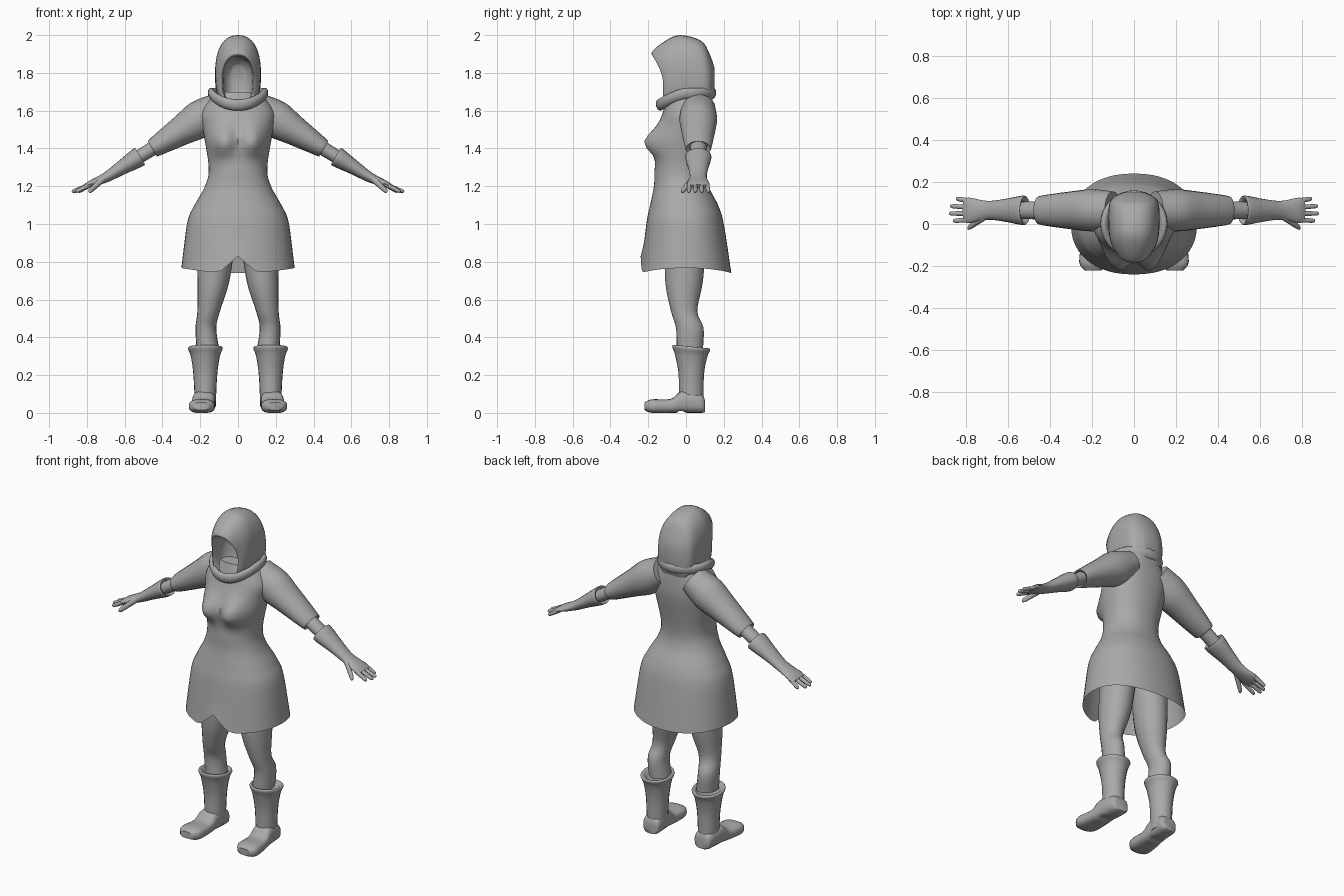
import bpy, bmesh
from math import cos, sin, tau, exp, copysign, radians
from mathutils import Vector

cube = bpy.data.objects.get("Cube")
if cube:
    bpy.data.objects.remove(cube, do_unlink=True)

shade = (.4, .4, .4, 1)
grey = bpy.data.materials.new("plain grey")
grey.use_nodes = True
grey.diffuse_color = shade
grey.node_tree.nodes["Principled BSDF"].inputs["Base Color"].default_value = shade

across, along, up = Vector((1, 0, 0)), Vector((0, 1, 0)), Vector((0, 0, 1))


def smooth_rows(rows, steps):
    """Fill in rows of numbers along a Catmull-Rom curve."""
    padded = [rows[0], *rows, rows[-1]]
    filled = []
    for before, start, end, after in zip(padded, padded[1:], padded[2:], padded[3:]):
        for step in range(steps):
            t = step / steps
            filled.append([b + t * ((c - a) + t * ((2 * a - 5 * b + 4 * c - d) + t * (3 * b - a - 3 * c + d))) / 2
                           for a, b, c, d in zip(before, start, end, after)])
    return filled + [list(rows[-1])]


def bend(value, power):
    return copysign(abs(value) ** power, value)


def circle(count):
    """Cosine and sine of evenly spaced angles."""
    return [(cos(tau * k / count), sin(tau * k / count)) for k in range(count)]


def skin(name, loops, open_start=False, closed=False):
    """Join point loops into one smooth object."""
    bm = bmesh.new()
    rings = [[bm.verts.new(point) for point in loop] for loop in loops]
    if not closed:
        bm.faces.new(rings[-1])
        if not open_start:
            bm.faces.new(rings[0])
    following = rings[1:] + rings[:1] if closed else rings[1:]
    for ring, after in zip(rings, following):
        for i in range(len(ring)):
            bm.faces.new((ring[i - 1], ring[i], after[i], after[i - 1]))
    bmesh.ops.recalc_face_normals(bm, faces=bm.faces)
    mesh = bpy.data.meshes.new(name)
    bm.to_mesh(mesh)
    bm.free()
    mesh.materials.append(grey)
    mesh.shade_smooth()
    mesh.set_sharp_from_angle(angle=radians(50))
    bpy.context.collection.objects.link(bpy.data.objects.new(name, mesh))


def section(wide, deep, x=0, y=0, z=0):
    return x, y, z, wide, deep


def loft(name, sections, u, v, side=1, count=20, steps=4, square=1, rule=None, open_start=False):
    """Sweep rounded sections, sized along u and v, and mirror by side."""
    loops = []
    for x, y, z, wide, deep in smooth_rows(sections, steps):
        loop = []
        for c, s in circle(count):
            point = Vector((x, y, z)) + u * wide * bend(c, square) + v * deep * bend(s, square)
            if rule:
                rule(point)
            point.x *= side
            loop.append(point)
        loops.append(loop)
    skin(name, loops, open_start)


# Dress
def dress_section(z, wide, front, back):
    return section(wide, (back - front) / 2, y=(front + back) / 2, z=z)


hem_line, hem_start = .74, .9


def shape_dress(point):
    # Hem notched at the middle of the front and lifted at the sides
    if point.z < hem_start:
        lift = .3 * point.x ** 2
        if point.y < 0:
            lift += .09 * max(0, 1 - abs(point.x) * 10)
        point.z += lift * (hem_start - point.z) / (hem_start - hem_line)
    # Bust
    if point.y < 0:
        sideways = (abs(point.x) - .08) / .07
        upward = (point.z - 1.43) / (.08 if point.z > 1.43 else .06)
        point.y -= .08 * exp(-sideways ** 2 - upward ** 2)


loft("dress", [
    dress_section(z=hem_line, wide=.3, front=-.24, back=.24),
    dress_section(z=1, wide=.27, front=-.21, back=.2),
    dress_section(z=1.1, wide=.23, front=-.19, back=.17),
    dress_section(z=1.2, wide=.175, front=-.17, back=.12),
    dress_section(z=1.3, wide=.155, front=-.165, back=.11),
    dress_section(z=1.5, wide=.185, front=-.145, back=.14),
    dress_section(z=1.6, wide=.19, front=-.12, back=.14),
    dress_section(z=1.7, wide=.11, front=-.09, back=.13),
], across, along, count=48, steps=6, square=.9, rule=shape_dress, open_start=True)


# Hood: from the hollow, over the rim, to the back of the head
def hood_section(wide, top, y, forward=0):
    bottom = max(1.6, 3.52 - top)
    return wide, bottom, top, y, forward


hood = [
    hood_section(wide=.04, top=1.84, y=-.01),
    hood_section(wide=.07, top=1.88, y=-.04, forward=.02),
    hood_section(wide=.08, top=1.89, y=-.11, forward=.05),
    hood_section(wide=.09, top=1.91, y=-.12, forward=.06),
    hood_section(wide=.11, top=1.97, y=-.09, forward=.02),
    hood_section(wide=.12, top=2, y=-.03),
    hood_section(wide=.12, top=1.97, y=.08),
    hood_section(wide=.1, top=1.9, y=.125),
    hood_section(wide=.05, top=1.83, y=.15),
]
loops = []
for wide, bottom, top, y, forward in smooth_rows(hood, 4):
    loop = []
    for c, s in circle(32):
        rise = bend(s, .85)
        loop.append((wide * bend(c, .85 if s > 0 else .6), y - forward * max(0, rise) ** 1.5,
                     (bottom + top + (top - bottom) * rise) / 2))
    loops.append(loop)
skin("hood", loops)

# Rolled collar, dipping at the front
loops = []
for c, s in circle(36):
    middle = Vector((.14 * c, .14 * s, 1.69 - .06 * max(0, -s) ** 1.5))
    outward = Vector((c, s, .3))
    loops.append([middle + outward * .02 * a + up * .03 * b for a, b in circle(12)])
skin("collar", loops, closed=True)


# Arms hang along a sloping line that flattens past the wrist
arm_y, wrist = .065, .7
arm_normal = Vector((.5, 0, .85))


def arm_section(reach, thick, deep):
    height = 1.68 - .62 * reach + .2 * max(0, reach - wrist)
    return section(thick, deep, x=reach, y=arm_y, z=height)


def finger(name, start, end, radius, side):
    sections = []
    for t, taper in ((0, 1), (.5, .9), (.9, .75), (1, .3)):
        x, y, z = start.lerp(end, t)
        sections.append(section(radius * taper, radius * taper, x, y, z))
    loft(name, sections, arm_normal, along, side, count=10)


# Legs and boots
leg_x, leg_y = .173, .028


def leg_section(z, wide, deep, x=leg_x, y=leg_y):
    return section(wide, deep, x, y, z)


def lean_back(point):
    point.z -= max(0, point.z - .28) * 1.4 * (point.y - leg_y)


def foot_section(y, wide, tall):
    return section(wide, tall, x=.18 - .07 * y, y=y, z=max(tall, .035))


def arch(point):
    if -.04 < point.y < 0:
        point.z = max(point.z, .01)


for side, label in ((1, "left_"), (-1, "right_")):
    loft(label + "sleeve", [
        arm_section(reach=.1, thick=.08, deep=.09),
        arm_section(reach=.2, thick=.1, deep=.1),
        arm_section(reach=.3, thick=.08, deep=.09),
        arm_section(reach=.44, thick=.052, deep=.07),
        arm_section(reach=.45, thick=.045, deep=.06),
        arm_section(reach=.44, thick=.035, deep=.045),
    ], arm_normal, along, side)
    loft(label + "forearm", [
        arm_section(reach=.4, thick=.04, deep=.045),
        arm_section(reach=.56, thick=.035, deep=.04),
    ], arm_normal, along, side)
    loft(label + "glove", [
        arm_section(reach=.54, thick=.03, deep=.04),
        arm_section(reach=.52, thick=.045, deep=.06),
        arm_section(reach=.53, thick=.053, deep=.07),
        arm_section(reach=.62, thick=.038, deep=.053),
        arm_section(reach=wrist, thick=.027, deep=.045),
        arm_section(reach=.78, thick=.018, deep=.06),
        arm_section(reach=.81, thick=.01, deep=.055),
    ], arm_normal, along, side)
    for i in range(4):
        knuckle = Vector((.78, .11 - .03 * i, 1.21))
        tip = Vector((.88 - .012 * (i - 1.7) ** 2, .12 - .035 * i, 1.17))
        finger(f"{label}finger_{i + 1}", knuckle, tip, .013, side)
    finger(label + "thumb", Vector((wrist, .04, 1.25)), Vector((.79, -.02, 1.17)), .017, side)

    loft(label + "leg", [
        leg_section(z=.95, wide=.1, deep=.11, x=.11, y=0),
        leg_section(z=.7, wide=.085, deep=.1, x=.13, y=-.01),
        leg_section(z=.54, wide=.06, deep=.07, x=.155, y=-.01),
        leg_section(z=.45, wide=.055, deep=.073, x=.17, y=.02),
        leg_section(z=.34, wide=.06, deep=.07, x=.16, y=.02),
    ], across, along, side)
    loft(label + "boot_shaft", [
        leg_section(z=.32, wide=.05, deep=.06),
        leg_section(z=.35, wide=.08, deep=.09),
        leg_section(z=.34, wide=.092, deep=.1),
        leg_section(z=.3, wide=.077, deep=.085),
        leg_section(z=.2, wide=.063, deep=.067),
        leg_section(z=.03, wide=.055, deep=.065),
    ], across, along, side, rule=lean_back)
    loft(label + "boot_foot", [
        foot_section(y=.1, wide=.04, tall=.03),
        foot_section(y=.08, wide=.055, tall=.05),
        foot_section(y=-.02, wide=.06, tall=.058),
        foot_section(y=-.08, wide=.063, tall=.037),
        foot_section(y=-.18, wide=.068, tall=.036),
        foot_section(y=-.22, wide=.04, tall=.02),
    ], across, up, side, square=.7, rule=arch)
